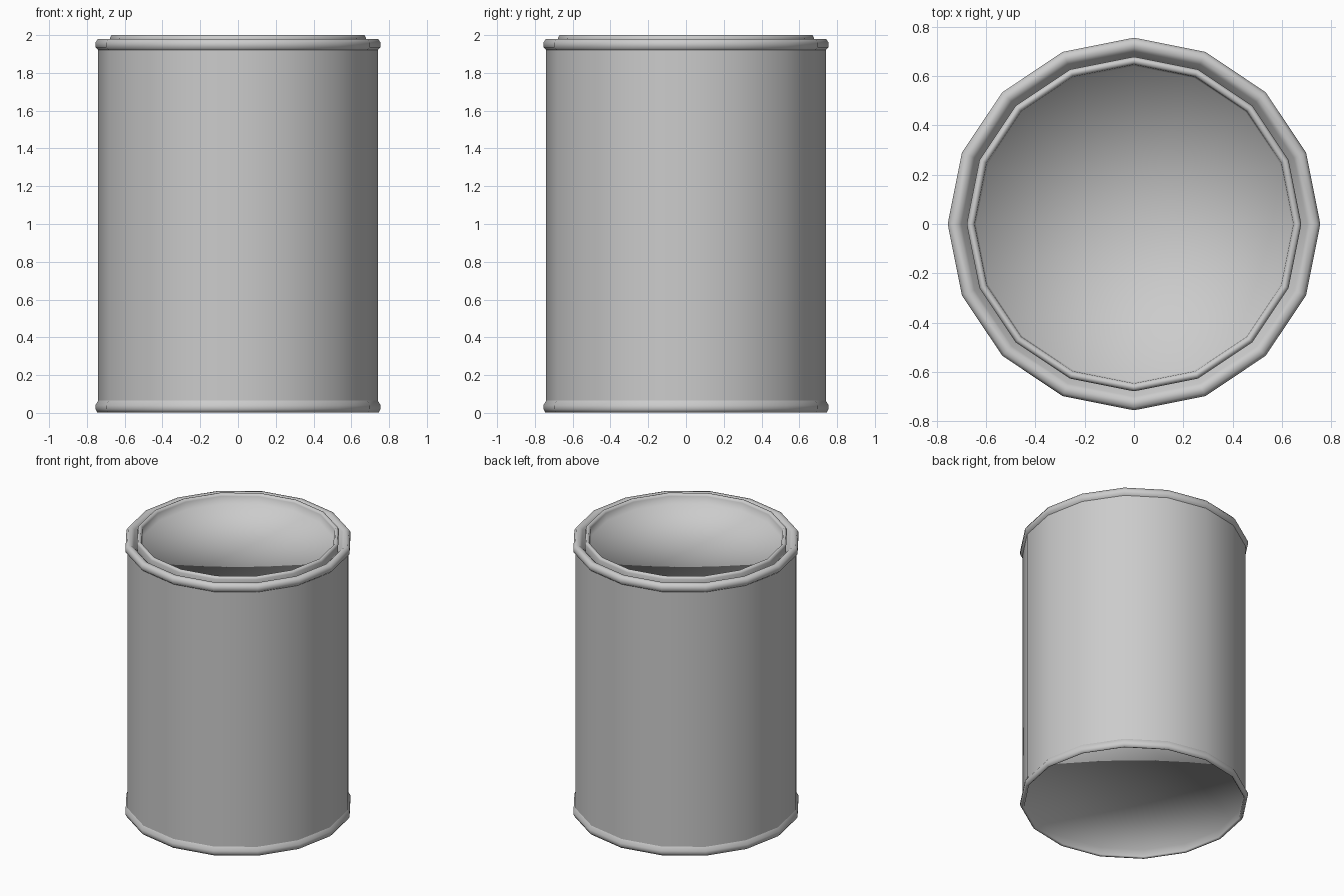
import bpy, bmesh, math

if "Cube" in bpy.data.objects:
    bpy.data.objects.remove(bpy.data.objects["Cube"])

SIDES = 16


def lathe(name, profile):
    """Revolve (radius, height) points around z; radius 0 closes to a centre point."""
    bm = bmesh.new()
    rings = []
    for r, z in profile:
        n = SIDES if r > 0 else 1
        rings.append([bm.verts.new((r * math.cos(2 * math.pi * i / SIDES),
                                    r * math.sin(2 * math.pi * i / SIDES), z))
                      for i in range(n)])
    for a, b in zip(rings, rings[1:]):
        for i in range(SIDES):
            j = (i + 1) % SIDES
            if len(a) == 1:
                bm.faces.new((a[0], b[j], b[i]))
            elif len(b) == 1:
                bm.faces.new((a[i], a[j], b[0]))
            else:
                bm.faces.new((a[i], a[j], b[j], b[i]))
    for f in bm.faces:
        f.smooth = True
    me = bpy.data.meshes.new(name)
    bm.to_mesh(me)
    bm.free()
    ob = bpy.data.objects.new(name, me)
    bpy.context.collection.objects.link(ob)
    return ob


# Straight wall
lathe("can_wall", [(0.74, 0.04), (0.74, 1.94)])

# Bottom lip around a recessed base
lathe("base_rim", [(0, 0.06), (0.725, 0.06), (0.728, 0.01), (0.735, 0.003), (0.745, 0.003),
                   (0.755, 0.02), (0.755, 0.04), (0.74, 0.065)])

# Rolled top lip, dropping into the groove around the lid
lathe("top_rim", [(0.738, 1.92), (0.755, 1.935), (0.755, 1.96), (0.742, 1.98),
                  (0.715, 1.98), (0.70, 1.965), (0.675, 1.93)])

# Lid: raised bead with a recessed panel
lathe("lid", [(0.675, 1.93), (0.678, 1.985), (0.67, 2.0), (0.655, 2.0),
              (0.646, 1.985), (0.64, 1.93), (0, 1.93)])
